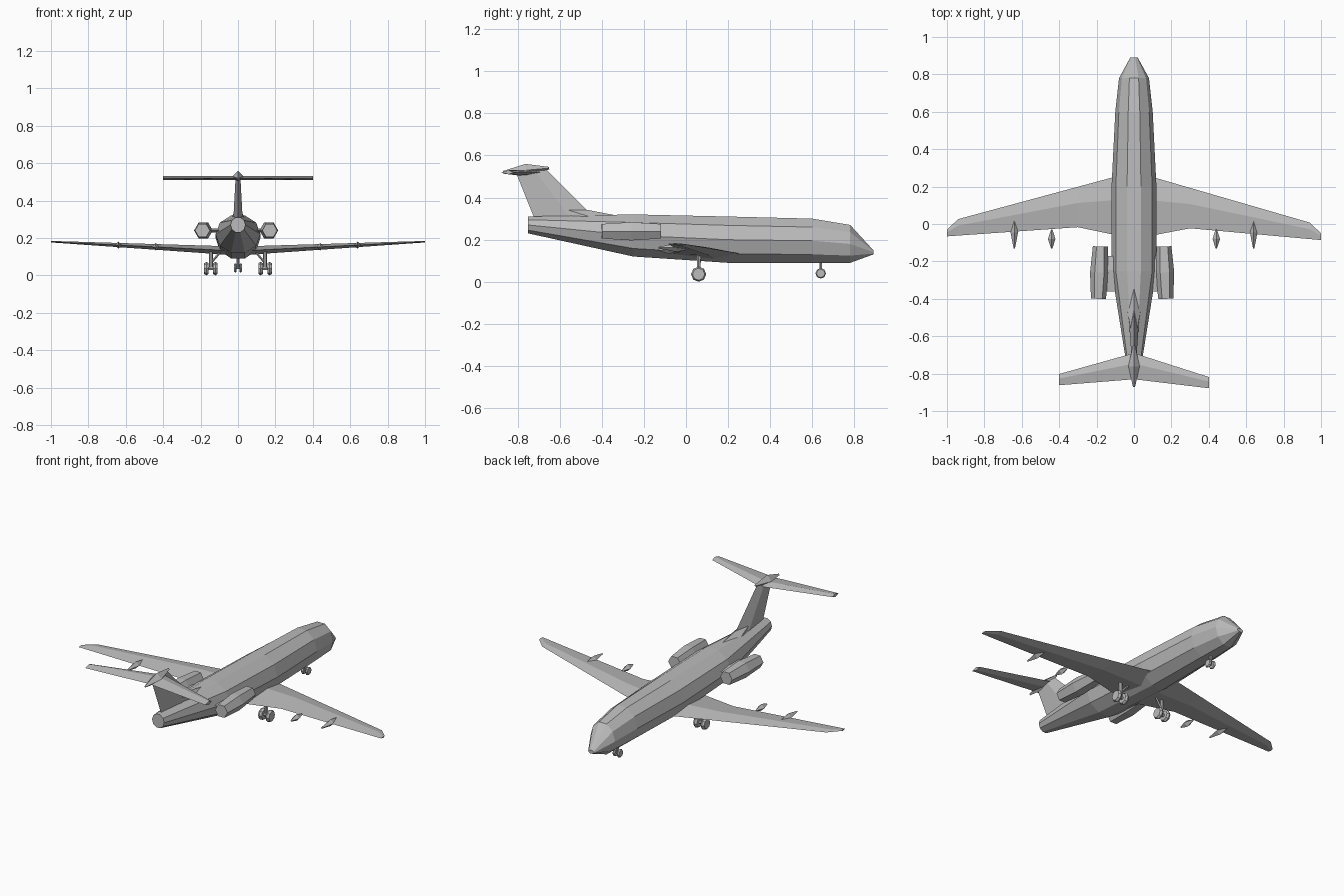
import bpy, bmesh
from math import cos, sin, pi
from mathutils import Vector

cube = bpy.data.objects.get("Cube")
if cube:
    bpy.data.objects.remove(cube, do_unlink=True)

colour = (0.5, 0.5, 0.5, 1)
grey = bpy.data.materials.new("airframe grey")
grey.use_nodes = True
grey.diffuse_color = colour
grey.node_tree.nodes["Principled BSDF"].inputs["Base Color"].default_value = colour

forward = Vector((0, 1, 0))
sideways = Vector((1, 0, 0))
upward = Vector((0, 0, 1))


def loft(name, rings):
    """Skin a list of equal-length rings and cap both ends."""
    bm = bmesh.new()
    loops = [[bm.verts.new(point) for point in ring] for ring in rings]
    for near, far in zip(loops, loops[1:]):
        for i in range(len(near)):
            bm.faces.new((near[i - 1], near[i], far[i], far[i - 1]))
    bm.faces.new(loops[0])
    bm.faces.new(loops[-1])
    bmesh.ops.recalc_face_normals(bm, faces=bm.faces)
    mesh = bpy.data.meshes.new(name)
    bm.to_mesh(mesh)
    bm.free()
    mesh.materials.append(grey)
    bpy.context.collection.objects.link(bpy.data.objects.new(name, mesh))


def oval(centre, across, along, sides):
    """Faceted ring spanned by two half-axis vectors."""
    angles = [2 * pi * i / sides for i in range(sides)]
    return [centre + across * cos(angle) + along * sin(angle) for angle in angles]


def body_section(y, half_width, bottom, top):
    """Ten-sided fuselage ring with a flat roof and floor."""
    centre = forward * y + upward * (bottom + top) / 2
    half_height = (top - bottom) / 2 / cos(pi / 10)
    return oval(centre, sideways * half_width, upward * half_height, sides=10)


def foil(station, lead, trail, half_thickness):
    """Thin four-point aerofoil ring; the thickness is a vector."""
    thickest = station + forward * (lead + (trail - lead) * 0.4)
    return [station + forward * lead, thickest + half_thickness,
            station + forward * trail, thickest - half_thickness]


def rod(name, start, end, radius, bulge=None, sides=6):
    """Faceted rod between two points, optionally fatter in the middle."""
    start, end = Vector(start), Vector(end)
    turn = (end - start).to_track_quat('Z', 'Y')
    across, along = turn @ sideways, turn @ forward
    radii = [radius, bulge, radius] if bulge else [radius, radius]
    loft(name, [oval(start.lerp(end, i / (len(radii) - 1)), across * r, along * r, sides)
                for i, r in enumerate(radii)])


def wheel(name, hub, radius, half_width):
    """Wheel with a raised tread line, turning about the x axis."""
    hub = Vector(hub)
    offset = sideways * half_width
    rod(name, hub - offset, hub + offset, radius * 0.8, bulge=radius, sides=8)


# Fuselage, nose towards +y
loft("fuselage", [
    body_section(y=-0.75, half_width=0.04, bottom=0.23, top=0.31),
    body_section(y=-0.25, half_width=0.12, bottom=0.12, top=0.32),
    body_section(y=0.2, half_width=0.12, bottom=0.09, top=0.31),
    body_section(y=0.6, half_width=0.1, bottom=0.09, top=0.3),
    body_section(y=0.78, half_width=0.08, bottom=0.09, top=0.27),
    body_section(y=0.89, half_width=0.02, bottom=0.13, top=0.15),
])


def fin_section(z, half_thickness):
    """Swept fin ring at a given height."""
    rise = z - 0.3
    return foil(upward * z, lead=-0.43 - rise, trail=-0.72 - rise * 0.4,
                half_thickness=sideways * half_thickness)


# Fin, the fillet ahead of it and the bullet on top
loft("fin", [fin_section(0.3, 0.025), fin_section(0.54, 0.012)])
loft("dorsal_fillet", [foil(upward * 0.3, lead=-0.25, trail=-0.7, half_thickness=sideways * 0.04),
                       foil(upward * 0.34, lead=-0.46, trail=-0.7, half_thickness=sideways * 0.02)])
rod("tail_bullet", (0, -0.65, 0.54), (0, -0.87, 0.52), radius=0.006, bulge=0.03, sides=4)


def wing_section(side, x):
    """Wing ring: swept nose, kinked trailing edge, slight dihedral."""
    kink = 0.3
    lead = 0.28 * (1 - x)
    trail = -0.02 - 0.2 * max(kink - x, 0) - 0.08 * max(x - kink, 0)
    if x == 1:
        lead -= 0.04
    # The port wing is swept a touch further than the starboard one
    skew = -0.01 * side * x
    station = Vector((side * x, skew, 0.13 + 0.05 * x))
    return foil(station, lead, trail, half_thickness=upward * 0.02 * (1.2 - x))


def tail_section(side, x):
    """Tailplane ring, tapering towards the tip."""
    station = Vector((side * x, -0.02 * side * x, 0.52))
    return foil(station, lead=-0.69 - 0.3 * x, trail=-0.83 - 0.1 * x,
                half_thickness=upward * 0.01)


for side, label in ((1, "left"), (-1, "right")):
    # Main wing and tailplane
    loft(label + "_wing", [wing_section(side, x) for x in (0, 0.3, 0.94, 1)])
    loft(label + "_tailplane", [tail_section(side, x) for x in (0, 0.4)])

    # Flap track fairings, one inboard and one longer outboard
    for place, x, front in (("inner", 0.44, -0.03), ("outer", 0.64, 0.04)):
        height = 0.13 + 0.05 * x
        rod(f"{label}_{place}_flap_fairing", (side * x, front, height),
            (side * x, -0.13, height), radius=0.004, bulge=0.02, sides=4)

    # Engine nacelle and its pylon
    engine_x = side * 0.17 - 0.01
    rod(label + "_engine", (engine_x, -0.12, 0.24), (engine_x + side * 0.01, -0.4, 0.24),
        radius=0.04, bulge=0.05)
    loft(label + "_engine_pylon", [
        foil(Vector((x, 0, 0.24)), lead=-0.17, trail=-0.36, half_thickness=upward * 0.01)
        for x in (side * 0.06, engine_x)])

    # Main gear: leg, brace, axle and twin wheels
    hub = Vector((side * 0.145, 0.06, 0.036))
    axle = sideways * 0.03
    rod(label + "_main_leg", hub, hub + upward * 0.1, radius=0.01)
    rod(label + "_main_brace", hub + upward * 0.03, (side * 0.09, 0.07, 0.13), radius=0.006, sides=4)
    rod(label + "_main_axle", hub - axle, hub + axle, radius=0.01)
    for place, offset in (("inner", -side), ("outer", side)):
        wheel(f"{label}_{place}_main_wheel", hub + axle * offset * 0.8, radius=0.036, half_width=0.012)

    # Nose wheel of this side
    wheel(label + "_nose_wheel", (side * 0.014, 0.64, 0.04), radius=0.025, half_width=0.007)

# Nose leg and axle
rod("nose_leg", (0, 0.64, 0.04), (0, 0.64, 0.11), radius=0.008)
rod("nose_axle", (-0.02, 0.64, 0.04), (0.02, 0.64, 0.04), radius=0.006)
